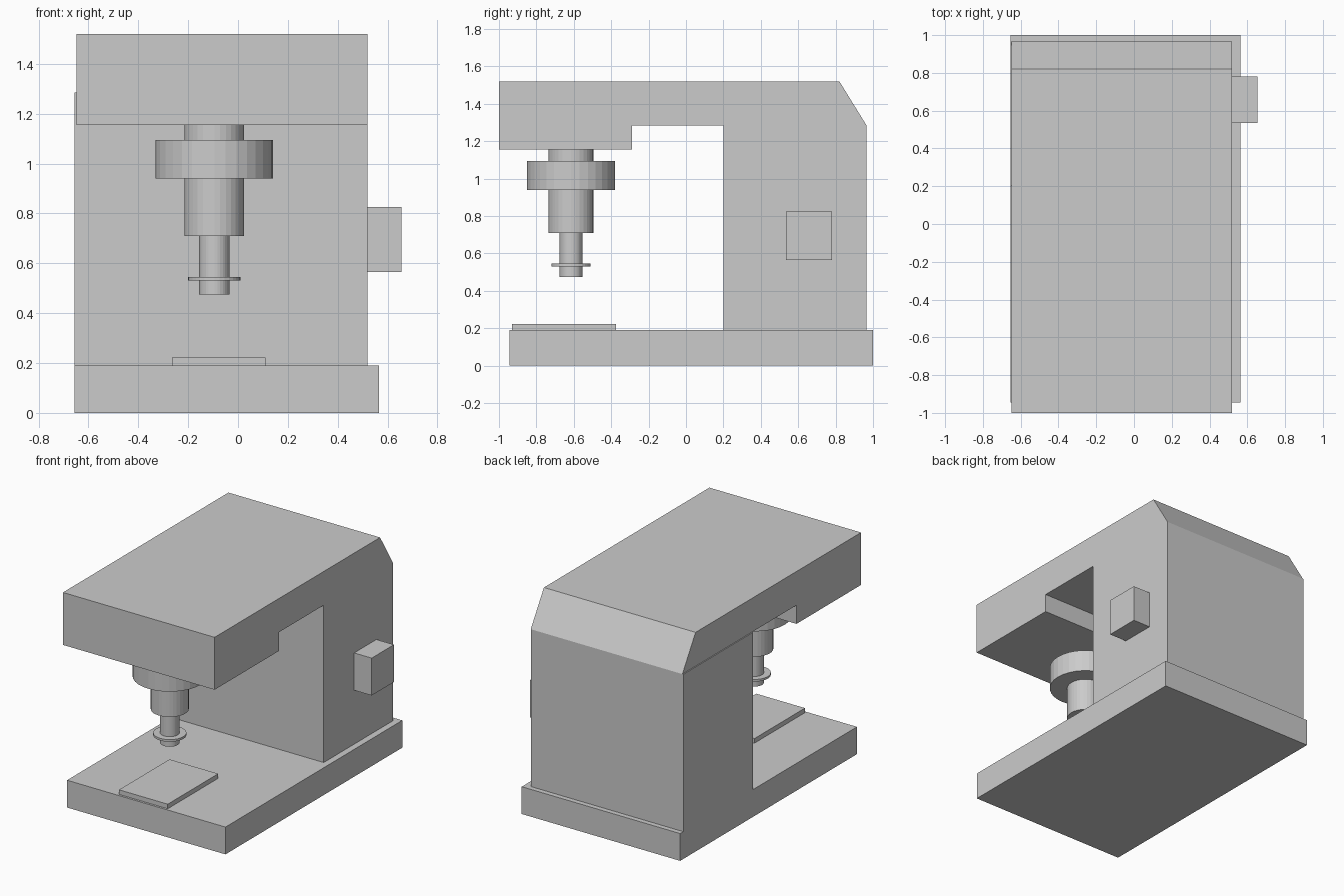
import bpy
from math import cos, sin, tau

if "Cube" in bpy.data.objects:
    bpy.data.objects.remove(bpy.data.objects["Cube"])


def make(name, verts, faces):
    mesh = bpy.data.meshes.new(name)
    mesh.from_pydata(verts, [], faces)
    mesh.update()
    obj = bpy.data.objects.new(name, mesh)
    bpy.context.collection.objects.link(obj)
    return obj


def extrude_x(name, profile, x0, x1):
    """Solid from a counter-clockwise (y, z) profile, spanning x0..x1."""
    n = len(profile)
    verts = [(x, y, z) for x in (x0, x1) for y, z in profile]
    faces = [tuple(reversed(range(n))), tuple(range(n, 2 * n))]
    faces += [(i, (i + 1) % n, n + (i + 1) % n, n + i) for i in range(n)]
    return make(name, verts, faces)


def box(name, x, y, z):
    rect = [(y[0], z[0]), (y[1], z[0]), (y[1], z[1]), (y[0], z[1])]
    return extrude_x(name, rect, *x)


def lathe(name, profile, cx, cy, sides=32):
    """Capped turned part from (radius, z) points listed bottom to top."""
    verts = [(cx + r * cos(tau * i / sides), cy + r * sin(tau * i / sides), z)
             for r, z in profile for i in range(sides)]
    faces = [tuple(reversed(range(sides))),
             tuple(range(len(verts) - sides, len(verts)))]
    for k in range(len(profile) - 1):
        a, b = k * sides, (k + 1) * sides
        for i in range(sides):
            j = (i + 1) % sides
            faces.append((a + i, a + j, b + j, b + i))
    return make(name, verts, faces)


# Base slab and the work plate lying on it
box("base", (-0.655, 0.565), (-0.945, 1.0), (0, 0.19))
box("work_plate", (-0.265, 0.11), (-0.93, -0.375), (0.19, 0.222))

# Rear column and overhanging head with stepped underside and chamfered back
box("column", (-0.655, 0.52), (0.2, 0.965), (0.19, 1.285))
extrude_x("head", [(-1.0, 1.155), (-0.29, 1.155), (-0.29, 1.285),
                   (0.965, 1.285), (0.82, 1.52), (-1.0, 1.52)], -0.648, 0.52)

# Control box on the right side of the column
box("control_box", (0.52, 0.655), (0.535, 0.78), (0.565, 0.825))

# Spindle housing with wide collar, then tool shaft with thin washer
cx, cy = -0.095, -0.615
lathe("spindle_housing", [(0.12, 0.71), (0.12, 0.94), (0.235, 0.94),
                          (0.235, 1.095), (0.12, 1.095), (0.12, 1.155)], cx, cy)
lathe("tool_shaft", [(0.061, 0.475), (0.061, 0.53), (0.105, 0.53),
                     (0.105, 0.545), (0.061, 0.545), (0.061, 0.71)], cx, cy)
